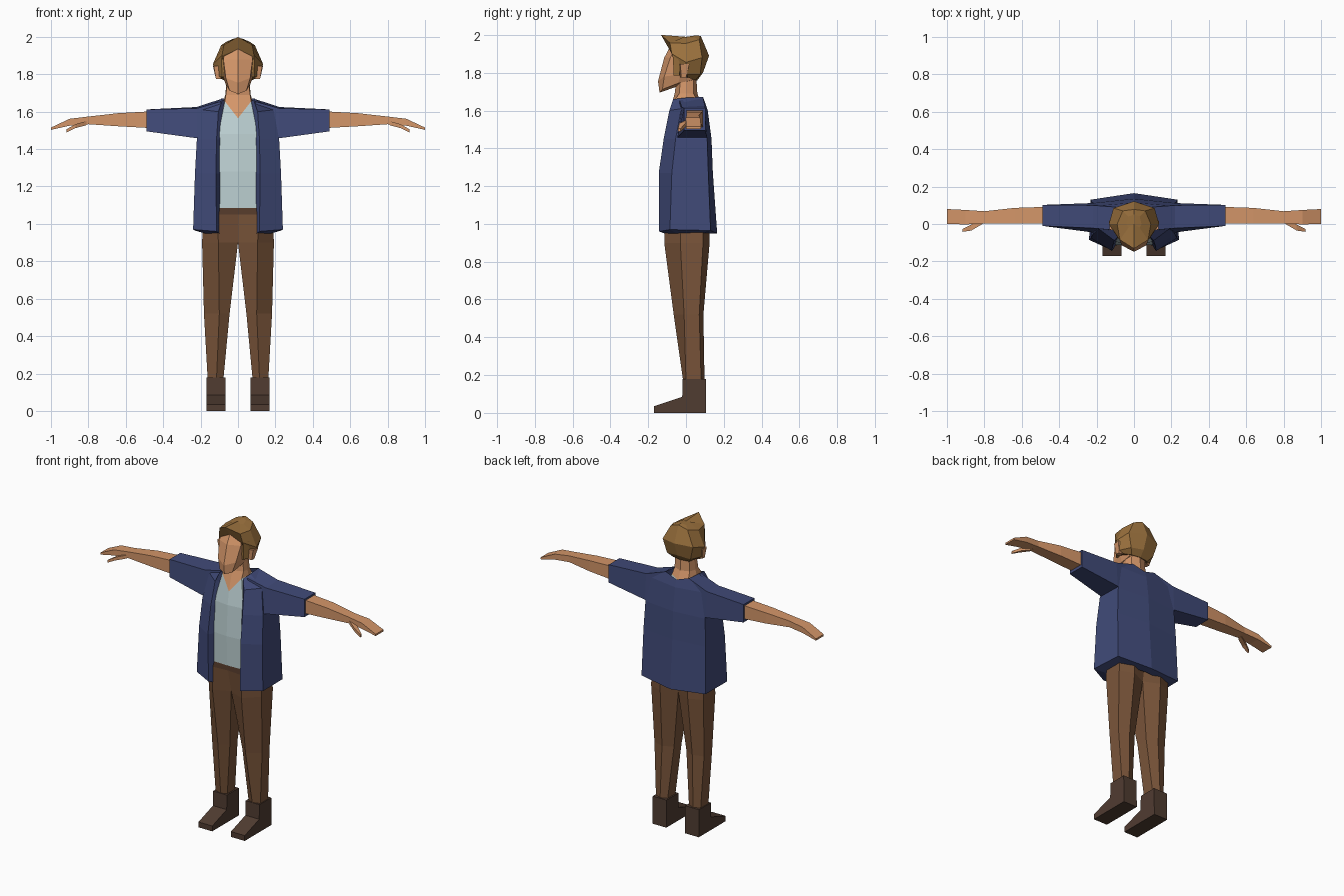
import bpy, bmesh


def material(name, r, g, b):
    lin = lambda c: ((c / 255 + 0.055) / 1.055) ** 2.4 if c > 10 else c / 255 / 12.92
    m = bpy.data.materials.new(name)
    m.diffuse_color = (lin(r), lin(g), lin(b), 1)
    return m


SKIN = material("skin", 212, 150, 105)
HAIR = material("hair brown", 156, 114, 62)
NAVY = material("jacket navy", 64, 74, 120)
PALE = material("shirt pale", 190, 210, 212)
BROWN = material("trouser brown", 122, 85, 58)
BELT = material("belt brown", 84, 58, 42)
BOOT = material("boot brown", 80, 60, 49)


def loft(name, rings, mats, closed=False, caps=(True, True), rule=None):
    """Skin one half (x > 0) through the rings, then mirror it across x = 0."""
    bm = bmesh.new()
    rows = [[bm.verts.new(p) for p in ring] for ring in rings]
    n = len(rows[0])
    for a, b in zip(rows, rows[1:]):
        for i in range(n if closed else n - 1):
            j = (i + 1) % n
            bm.faces.new((a[i], a[j], b[j], b[i]))
    for row, cap in ((rows[0], caps[0]), (rows[-1], caps[1])):
        if cap:
            bm.faces.new(row)
    # drop walls lying on the mirror plane
    inner = [f for f in bm.faces if all(abs(v.co.x) < 1e-4 for v in f.verts)]
    bmesh.ops.delete(bm, geom=inner, context='FACES')
    both = bmesh.ops.duplicate(bm, geom=bm.verts[:] + bm.edges[:] + bm.faces[:])
    for e in both["geom"]:
        if isinstance(e, bmesh.types.BMVert):
            e.co.x *= -1
    bmesh.ops.remove_doubles(bm, verts=bm.verts[:], dist=1e-4)
    bmesh.ops.recalc_face_normals(bm, faces=bm.faces[:])
    if rule:
        for f in bm.faces:
            f.material_index = rule(f.calc_center_median())
    me = bpy.data.meshes.new(name)
    bm.to_mesh(me)
    bm.free()
    for m in mats:
        me.materials.append(m)
    ob = bpy.data.objects.new(name, me)
    bpy.context.collection.objects.link(ob)
    return ob


def level(z, *pts):
    """Ring of (x, y) points at one height."""
    return [(x, y, z) for x, y in pts]


def limb(x, y0, y1, z0, z1):
    """Rectangular ring across an arm."""
    return [(x, y0, z0), (x, y0, z1), (x, y1, z1), (x, y1, z0)]


# Trousers with belt band
hips = [(0, -.105), (.11, -.115), (.185, -.03), (.185, .09), (.1, .125), (0, .11)]
loft("trousers", [
    level(1.095, (0, -.105), (.11, -.105), (.18, -.03), (.18, .09), (.1, .12), (0, .11)),
    level(1.05, *hips),
    level(.9, (0, -.07), (.105, -.115), (.192, -.03), (.19, .09), (.1, .125), (0, .08)),
    level(.52, (.045, -.02), (.1, -.065), (.182, -.01), (.18, .07), (.11, .092), (.045, .06)),
    level(.17, (.078, .0), (.115, -.015), (.162, .0), (.162, .08), (.12, .098), (.078, .08)),
], [BROWN, BELT], closed=True, rule=lambda c: int(c.z > 1.051))

# Boots: side profile swept across the foot
profile = [(-.17, 0), (.107, 0), (.105, .18), (-.018, .18), (-.02, .085), (-.17, .035)]
loft("boots", [[(x, y, z) for y, z in profile] for x in (.068, .168)], [BOOT], closed=True)

# Shirt, open at the V neckline
neckline = [(0, -.095, 1.565), (.07, -.062, 1.655), (.078, 0, 1.655), (.06, .06, 1.65), (0, .08, 1.63)]
loft("shirt", [
    level(1.085, (0, -.112), (.11, -.107), (.185, -.02), (.18, .1), (0, .12)),
    level(1.28, (0, -.118), (.11, -.11), (.185, -.02), (.18, .1), (0, .115)),
    level(1.48, (0, -.108), (.105, -.095), (.17, -.01), (.17, .08), (0, .1)),
    neckline,
], [PALE], caps=(True, False))

# Neck filling the V neckline
loft("neck", [
    neckline,
    level(1.69, (0, -.06), (.065, -.035), (.068, 0), (.055, .04), (0, .06)),
    level(1.77, (0, -.05), (.055, -.03), (.06, 0), (.05, .04), (0, .055)),
], [SKIN], caps=(False, True))

# Jacket body: lapel inner edge, opening edge, front corner, back corner, back centre
loft("jacket", [
    [(.09, -.095, .95), (.1, -.115, .95), (.18, -.05, .95), (.17, .09, .95), (0, .11, .95)],
    [(.095, -.1, .95), (.115, -.142, .96), (.24, -.085, .97), (.232, .13, .965), (0, .165, .95)],
    level(1.27, (.09, -.1), (.118, -.144), (.23, -.075), (.226, .118), (0, .142)),
    level(1.45, (.09, -.09), (.115, -.118), (.22, -.055), (.216, .112), (0, .135)),
    [(.08, -.065, 1.6), (.105, -.088, 1.6), (.19, -.025, 1.61), (.19, .098, 1.61), (0, .115, 1.6)],
    [(.07, -.05, 1.66), (.085, -.068, 1.66), (.09, 0, 1.668), (.085, .09, 1.672), (0, .1, 1.645)],
], [NAVY], caps=(False, False))

# Jacket sleeves
loft("sleeves", [
    [(.09, -.04, 1.45), (.09, -.035, 1.655), (.09, .09, 1.668), (.09, .1, 1.45)],
    [(.22, -.045, 1.458), (.22, -.022, 1.618), (.22, .1, 1.625), (.22, .112, 1.458)],
    limb(.49, -.01, .102, 1.495, 1.612),
], [NAVY], closed=True)

# Forearms with flat hands, and thumbs
loft("arms", [
    limb(.46, .002, .092, 1.512, 1.602),
    limb(.64, .002, .086, 1.522, 1.592),
    limb(.8, .002, .068, 1.533, 1.574),
    limb(.9, -.002, .075, 1.525, 1.562),
    limb(1.0, .0, .08, 1.503, 1.515),
], [SKIN], closed=True)
loft("thumbs", [
    limb(.81, .0, .03, 1.528, 1.55),
    limb(.87, -.035, -.003, 1.512, 1.533),
    limb(.918, -.042, -.028, 1.488, 1.505),
], [SKIN], closed=True)

# Head, from jaw to brow
loft("head", [
    [(0, -.14, 1.695), (.045, -.125, 1.712), (.065, -.04, 1.745), (.06, .03, 1.76), (0, .05, 1.76)],
    [(0, -.148, 1.755), (.065, -.115, 1.78), (.08, -.03, 1.79), (.07, .04, 1.79), (0, .06, 1.79)],
    level(1.88, (0, -.115), (.078, -.083), (.085, 0), (.07, .06), (0, .08)),
    [(0, -.083, 1.94), (.07, -.062, 1.92), (.07, 0, 1.92), (.05, .05, 1.92), (0, .06, 1.92)],
], [SKIN])

# Hair: crown with raised fringe, wide sides, tucked nape
loft("hair", [
    [(0, .0, 1.99), (.03, -.02, 1.985), (.04, 0, 1.983), (.03, .04, 1.988), (0, .05, 1.997)],
    [(0, -.132, 2.0), (.075, -.085, 1.958), (.09, 0, 1.955), (.06, .07, 1.975), (0, .078, 1.995)],
    [(0, -.085, 1.935), (.086, -.075, 1.9), (.134, 0, 1.855), (.11, .085, 1.88), (0, .122, 1.89)],
    [(0, 0, 1.85), (.083, -.045, 1.8), (.118, .005, 1.79), (.085, .075, 1.79), (0, .09, 1.8)],
    [(0, 0, 1.8), (.078, -.03, 1.785), (.09, .01, 1.775), (.06, .05, 1.76), (0, .06, 1.76)],
], [HAIR])

# Ears and sideburns
loft("ears", [
    level(1.775, (.09, -.03), (.118, -.025), (.118, .0), (.09, .005)),
    level(1.845, (.09, -.035), (.13, -.03), (.134, .018), (.09, .02)),
], [SKIN], closed=True)
loft("sideburns", [
    level(1.785, (.07, -.065), (.086, -.065), (.1, -.035), (.07, -.03)),
    level(1.9, (.07, -.07), (.088, -.07), (.11, -.035), (.07, -.03)),
], [HAIR], closed=True)
